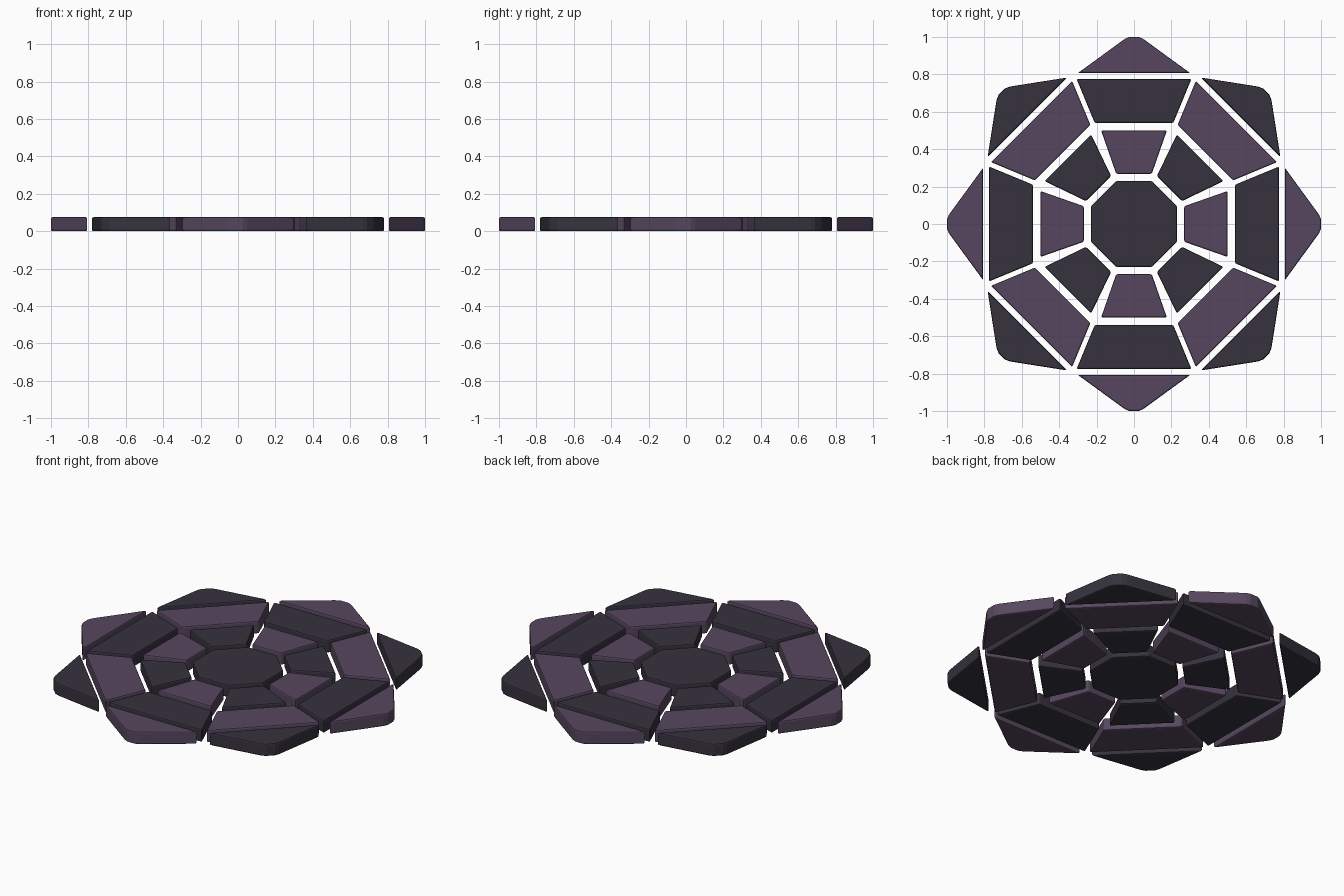
import bpy, bmesh, math
from mathutils import Matrix

if "Cube" in bpy.data.objects:
    bpy.data.objects.remove(bpy.data.objects["Cube"])

HEIGHT = 0.075


def material(name, color):
    m = bpy.data.materials.new(name)
    m.diffuse_color = color
    m.use_nodes = True
    m.node_tree.nodes["Principled BSDF"].inputs["Base Color"].default_value = m.diffuse_color
    return m


dark = material("dark_tile", (0.037, 0.032, 0.048, 1))
purple = material("purple_tile", (0.093, 0.062, 0.112, 1))


def tile(name, outline, mat, angle=0.0):
    """Extrude a flat outline into a tile with softened edges."""
    bm = bmesh.new()
    face = bm.faces.new([bm.verts.new((x, y, 0)) for x, y in outline])
    ext = bmesh.ops.extrude_face_region(bm, geom=[face])
    top = [v for v in ext["geom"] if isinstance(v, bmesh.types.BMVert)]
    bmesh.ops.translate(bm, verts=top, vec=(0, 0, HEIGHT))
    bmesh.ops.recalc_face_normals(bm, faces=bm.faces)
    bmesh.ops.rotate(bm, verts=bm.verts, matrix=Matrix.Rotation(angle, 3, 'Z'))
    me = bpy.data.meshes.new(name)
    bm.to_mesh(me)
    bm.free()
    me.materials.append(mat)
    ob = bpy.data.objects.new(name, me)
    bpy.context.collection.objects.link(ob)
    bev = ob.modifiers.new("soft_edges", 'BEVEL')
    bev.width = 0.008
    bev.segments = 2
    bev.limit_method = 'ANGLE'
    bev.angle_limit = math.radians(40)


def trapezoid(r0, w0, r1, w1):
    return [(-w0, r0), (w0, r0), (w1, r1), (-w1, r1)]


# Centre octagon
r = 0.23 / math.cos(math.pi / 8)
tile("centre_octagon",
     [(r * math.cos((k + 0.5) * math.pi / 4), r * math.sin((k + 0.5) * math.pi / 4)) for k in range(8)],
     dark)

# Two rings of trapezoids and an outer ring of blunted points
inner = trapezoid(0.268, 0.095, 0.50, 0.176)
middle = trapezoid(0.54, 0.21, 0.775, 0.307)
tip = [(-0.30, 0.807), (0.30, 0.807), (0.06, 0.982), (0.048, 0.990), (0.025, 1.0),
       (-0.025, 1.0), (-0.048, 0.990), (-0.06, 0.982)]

for i in range(8):
    a = i * math.pi / 4
    first, second = (purple, dark) if i % 2 == 0 else (dark, purple)
    tile(f"inner_tile_{i + 1}", inner, first, a)
    tile(f"middle_tile_{i + 1}", middle, second, a)
    tile(f"outer_point_{i + 1}", tip, first, a)
